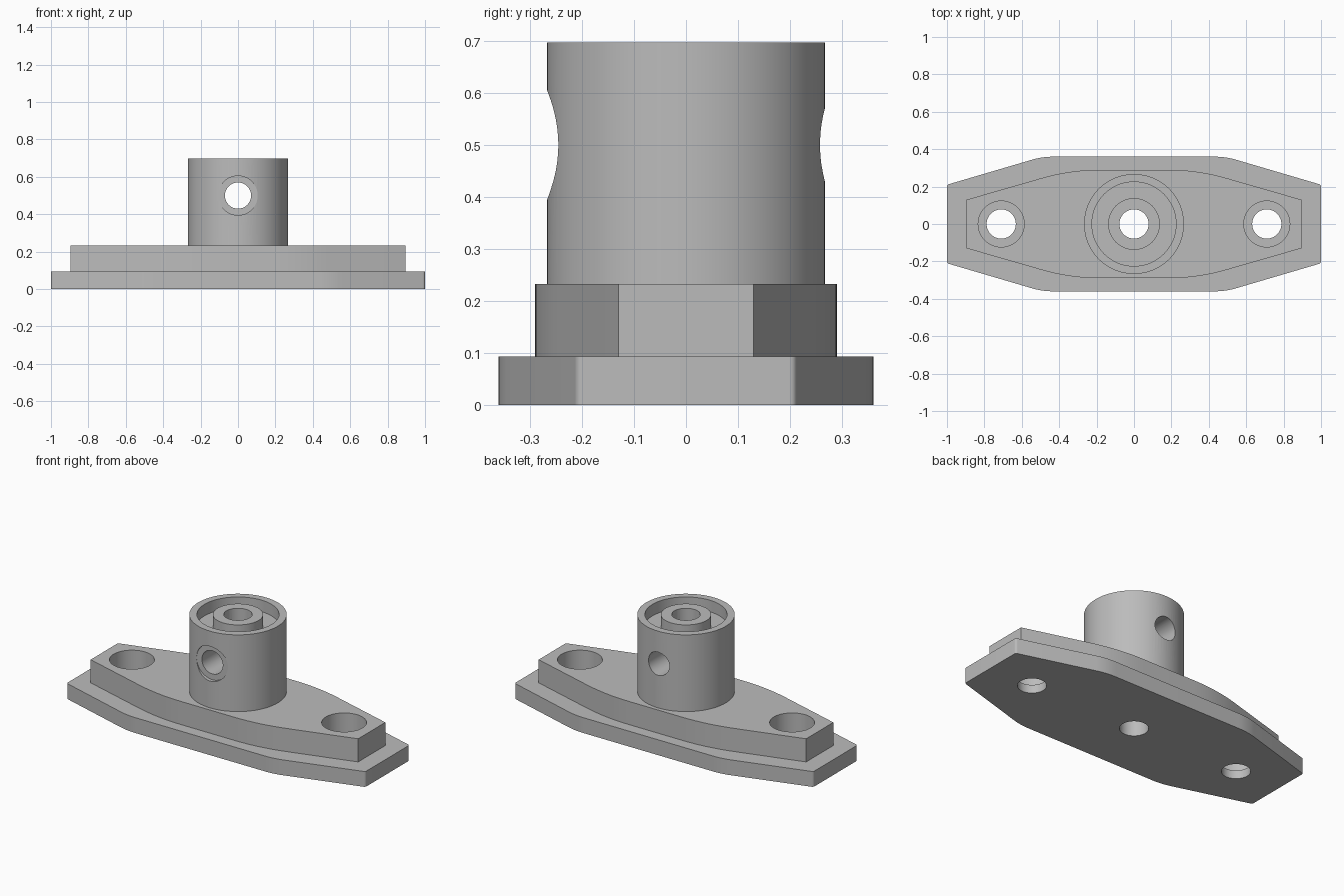
import bpy, bmesh, math
from mathutils import Vector

cube = bpy.data.objects.get("Cube")
if cube:
    bpy.data.objects.remove(cube, do_unlink=True)

grey = bpy.data.materials.new("plain_grey")
grey.use_nodes = True
COLOUR = (0.5, 0.5, 0.5, 1)
grey.diffuse_color = COLOUR
grey.node_tree.nodes["Principled BSDF"].inputs["Base Color"].default_value = COLOUR

PLATE_TOP, FLANGE_TOP, HUB_TOP = 0.093, 0.233, 0.697
BOLT_X, HOLE_R = 0.71, 0.078


def finish_mesh(name, bm):
    bmesh.ops.recalc_face_normals(bm, faces=bm.faces)
    mesh = bpy.data.meshes.new(name)
    bm.to_mesh(mesh)
    bm.free()
    ob = bpy.data.objects.new(name, mesh)
    mesh.materials.append(grey)
    bpy.context.collection.objects.link(ob)
    return ob


def rounded_outline(quarter, steps=8):
    """Mirror (x, y, fillet length) corners into a closed, filleted outline."""
    right = quarter + [(x, -y, f) for x, y, f in reversed(quarter)]
    loop = right + [(-x, -y, f) for x, y, f in right]
    pts = []
    for i, (x, y, f) in enumerate(loop):
        c = Vector((x, y, 0))
        a = Vector((*loop[i - 1][:2], 0)) - c
        b = Vector((*loop[(i + 1) % len(loop)][:2], 0)) - c
        if not f:
            pts.append(c)
            continue
        a, b = c + a.normalized() * f, c + b.normalized() * f
        for k in range(steps + 1):
            t = k / steps
            pts.append(a * (1 - t) ** 2 + c * 2 * t * (1 - t) + b * t * t)
    return pts


def plate(name, quarter, z0, z1):
    bm = bmesh.new()
    face = bm.faces.new([bm.verts.new((p.x, p.y, z0)) for p in rounded_outline(quarter)])
    up = bmesh.ops.extrude_face_region(bm, geom=[face])["geom"]
    bmesh.ops.translate(bm, vec=(0, 0, z1 - z0),
                        verts=[v for v in up if isinstance(v, bmesh.types.BMVert)])
    return finish_mesh(name, bm)


def lathe(name, profile, segments=96):
    """Revolve a closed (radius, height) section about the z axis."""
    bm = bmesh.new()
    rings = [[bm.verts.new((r * math.cos(a), r * math.sin(a), z)) for r, z in profile]
             for a in (math.tau * i / segments for i in range(segments))]
    n = len(profile)
    for i, ring in enumerate(rings):
        nxt = rings[(i + 1) % segments]
        for j in range(n):
            k = (j + 1) % n
            bm.faces.new((ring[j], nxt[j], nxt[k], ring[k]))
    return finish_mesh(name, bm)


def drill(ob, radius, start, end):
    """Cut a round hole running from start to end."""
    start, end = Vector(start), Vector(end)
    axis = end - start
    bpy.ops.mesh.primitive_cylinder_add(
        vertices=64, radius=radius, depth=axis.length, location=(start + end) / 2,
        rotation=axis.to_track_quat("Z", "Y").to_euler())
    cutter = bpy.context.object
    cutter.hide_render = True
    cutter.data.materials.append(grey)
    mod = ob.modifiers.new("hole", "BOOLEAN")
    mod.operation, mod.solver, mod.object = "DIFFERENCE", "EXACT", cutter
    bpy.context.view_layer.objects.active = ob
    bpy.ops.object.modifier_apply(modifier=mod.name)
    bpy.data.objects.remove(cutter, do_unlink=True)


# Stacked plates
base = plate("base_plate", [(0.49, 0.36, 0.06), (1, 0.21, 0.012)], 0, PLATE_TOP)
flange = plate("raised_flange", [(0.34, 0.29, 0.16), (0.895, 0.13, 0)], PLATE_TOP, FLANGE_TOP)

# Hub with a ring groove around its central boss
GROOVE_Z = HUB_TOP - 0.07
hub = lathe("hub", [(HOLE_R, FLANGE_TOP), (0.267, FLANGE_TOP), (0.267, HUB_TOP),
                    (0.225, HUB_TOP), (0.225, GROOVE_Z), (0.138, GROOVE_Z),
                    (0.138, HUB_TOP), (HOLE_R, HUB_TOP)])

# Bore and counterbored bolt holes
for part in (base, flange):
    drill(part, HOLE_R, (0, 0, -0.1), (0, 0, 0.4))
    for x in (-BOLT_X, BOLT_X):
        drill(part, 0.123, (x, 0, 0.05), (x, 0, 0.4))
for x in (-BOLT_X, BOLT_X):
    drill(base, HOLE_R, (x, 0, -0.1), (x, 0, 0.2))

# Cross hole with a flat spot face on the front
drill(hub, 0.07, (0, -0.4, 0.5), (0, 0.4, 0.5))
drill(hub, 0.105, (0, -0.4, 0.5), (0, -0.245, 0.5))

for part in (base, flange, hub):
    bpy.ops.object.select_all(action="DESELECT")
    part.select_set(True)
    bpy.context.view_layer.objects.active = part
    bpy.ops.object.shade_smooth_by_angle(angle=math.radians(25))
